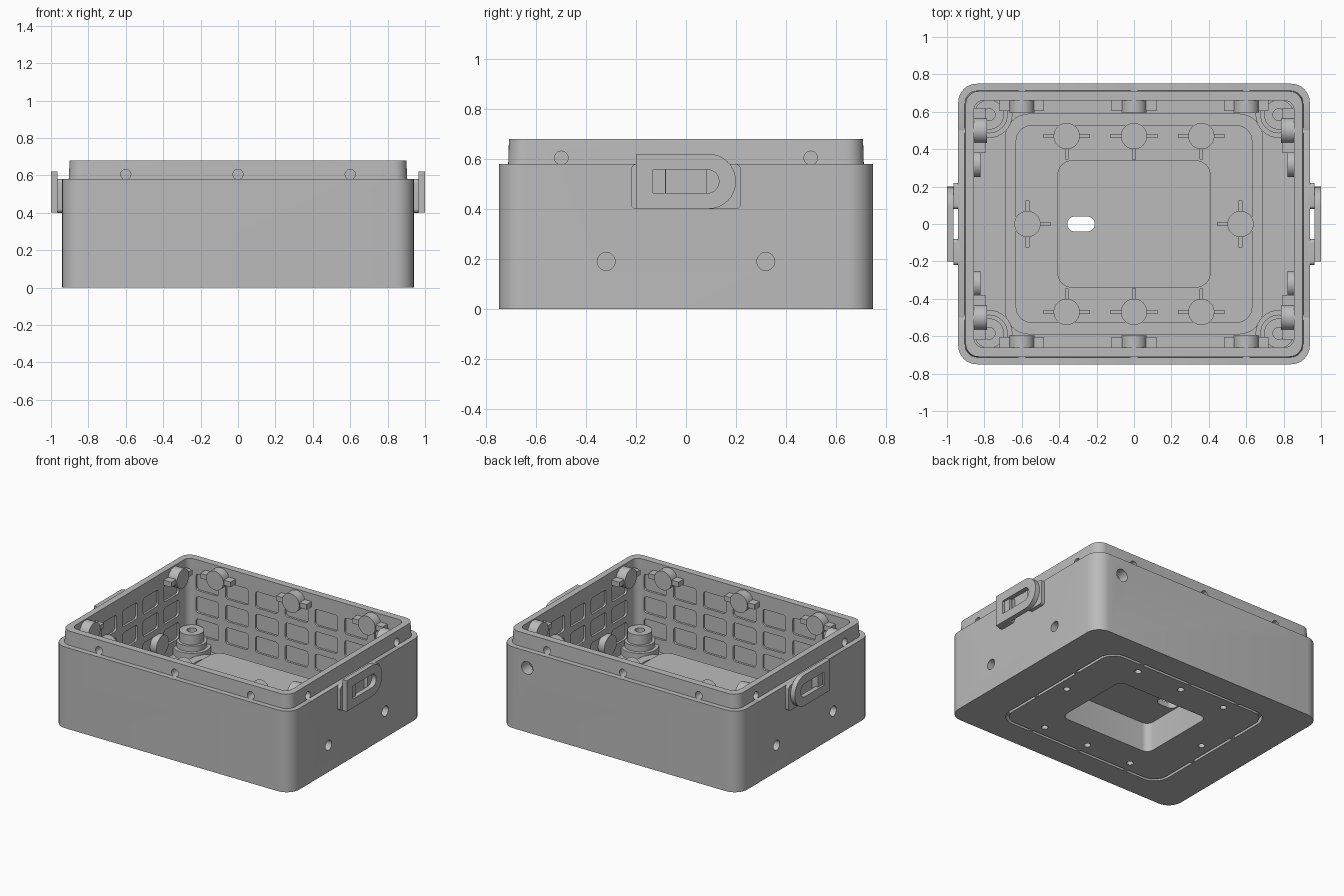
import bpy, bmesh, math
from mathutils import Matrix, Vector

if "Cube" in bpy.data.objects:
    bpy.data.objects.remove(bpy.data.objects["Cube"])

grey = bpy.data.materials.new("plain_grey")
grey.use_nodes = True
grey.diffuse_color = (0.5, 0.5, 0.5, 1)
for node in grey.node_tree.nodes:
    if node.type == 'BSDF_PRINCIPLED':
        node.inputs["Base Color"].default_value = (0.5, 0.5, 0.5, 1)


def outline(hx, hy, z, r, seg=8):
    """Rounded rectangle; r may be a pair for the -u and +u ends."""
    rl, rr = r if isinstance(r, tuple) else (r, r)
    pts = []
    for sx, sy, rad, start in ((1, 1, rr, 0), (-1, 1, rl, 1), (-1, -1, rl, 2), (1, -1, rr, 3)):
        for i in range(seg + 1):
            a = (start + i / seg) * math.pi / 2
            pts.append((sx * (hx - rad) + rad * math.cos(a),
                        sy * (hy - rad) + rad * math.sin(a), z))
    return pts


def loft(bm, rings, m=Matrix(), closed=False):
    """Skin a stack of rounded rectangles."""
    part = bmesh.new()
    loops = [[part.verts.new(m @ Vector(p)) for p in outline(*r)] for r in rings]
    pairs = list(zip(loops, loops[1:]))
    if closed:
        pairs.append((loops[-1], loops[0]))
    for a, b in pairs:
        for i in range(len(a)):
            j = (i + 1) % len(a)
            part.faces.new((a[i], a[j], b[j], b[i]))
    if not closed:
        part.faces.new(loops[0])
        part.faces.new(loops[-1])
    bmesh.ops.remove_doubles(part, verts=part.verts, dist=1e-5)
    bmesh.ops.recalc_face_normals(part, faces=part.faces)
    mesh = bpy.data.meshes.new("piece")
    part.to_mesh(mesh)
    part.free()
    bm.from_mesh(mesh)
    bpy.data.meshes.remove(mesh)


def block(bm, hx, hy, w0, w1, m=Matrix(), r=0.0):
    loft(bm, [(hx, hy, w0, r), (hx, hy, w1, r)], m)


def disc(bm, r, w0, w1, m=Matrix()):
    block(bm, r, r, w0, w1, m, r)


def finish(bm, name):
    mesh = bpy.data.meshes.new(name)
    bm.to_mesh(mesh)
    bm.free()
    mesh.materials.append(grey)
    ob = bpy.data.objects.new(name, mesh)
    bpy.context.collection.objects.link(ob)
    return ob


def at(x, y, z=0):
    return Matrix.Translation((x, y, z))


def on_x(s, y, z):
    """Local u, v, w become y, z and outward x."""
    return Matrix(((0, 0, s, 0), (1, 0, 0, y), (0, 1, 0, z), (0, 0, 0, 1)))


def on_y(s, x, z):
    """Local u, v, w become x, z and outward y."""
    return Matrix(((1, 0, 0, x), (0, 0, s, 0), (0, 1, 0, z), (0, 0, 0, 1)))


def cut(ob, cutter):
    mod = ob.modifiers.new("cut", 'BOOLEAN')
    mod.operation, mod.solver, mod.object = 'DIFFERENCE', 'EXACT', cutter
    mod.use_self = True
    bpy.ops.object.select_all(action='DESELECT')
    bpy.context.view_layer.objects.active = ob
    ob.select_set(True)
    bpy.ops.object.modifier_apply(modifier=mod.name)


SIDES = (-1, 1)
FLOOR = 0.05
floor_spots = [(x, s * 0.47, 0, -s) for s in SIDES for x in (-0.36, 0, 0.36)]
floor_spots += [(s * 0.57, 0, -s, 0) for s in SIDES]
lip_mounts = [on_y(s, x, 0.605) for s in SIDES for x in (-0.6, 0, 0.6)]
side_mounts = [on_x(s, t * 0.5, 0.605) for s in SIDES for t in SIDES]
low_mounts = [on_x(s, t * 0.32, 0.19) for s in SIDES for t in SIDES]

# Tub: underside recess and groove, outer wall, lip, inner wall, floor ridge, platform
bm = bmesh.new()
loft(bm, [(0.365, 0.295, 0.21, 0.05), (0.365, 0.295, 0, 0.05),
          (0.65, 0.55, 0, 0.1), (0.65, 0.55, 0.04, 0.1),
          (0.67, 0.57, 0.04, 0.12), (0.67, 0.57, 0, 0.12),
          (0.94, 0.75, 0, 0.1), (0.94, 0.75, 0.58, 0.1),
          (0.905, 0.713, 0.58, 0.07), (0.9, 0.71, 0.68, 0.07),
          (0.855, 0.66, 0.68, 0.05), (0.855, 0.66, FLOOR, 0.05),
          (0.69, 0.59, FLOOR, 0.13), (0.69, 0.59, 0.08, 0.13),
          (0.63, 0.525, 0.08, 0.08), (0.63, 0.525, FLOOR, 0.08),
          (0.41, 0.34, FLOOR, 0.08), (0.41, 0.34, 0.25, 0.08)])
body = finish(bm, "tub_body")

# Floor bosses with three ribs each
bm = bmesh.new()
for x, y, dx, dy in floor_spots:
    disc(bm, 0.07, 0.03, 0.13, at(x, y))
    for ux, uy in ((dx, dy), (dy, dx), (-dy, -dx)):
        block(bm, 0.04 if ux else 0.01, 0.04 if uy else 0.01, 0.04, 0.11,
              at(x + ux * 0.085, y + uy * 0.085))
floor_bosses = finish(bm, "floor_bosses")

# Wall bosses with wings behind the lip holes, plain ones behind the low holes
bm = bmesh.new()
for mounts, w in ((lip_mounts, 0.595), (side_mounts, 0.785)):
    for m in mounts:
        disc(bm, 0.068, w, w + 0.085, m)
        block(bm, 0.12, 0.018, w + 0.008, w + 0.085, m)
for m in low_mounts:
    disc(bm, 0.07, 0.82, 0.88, m)
wall_bosses = finish(bm, "wall_bosses")

# Stepped corner posts with a blind screw hole
bm = bmesh.new()
for s in SIDES:
    for t in SIDES:
        steps = ((0.125, 0.04), (0.125, 0.1), (0.1, 0.1), (0.1, 0.14),
                 (0.08, 0.14), (0.08, 0.21), (0.032, 0.21), (0.032, 0.12))
        loft(bm, [(r, r, z, r) for r, z in steps], at(s * 0.775, t * 0.585))
finish(bm, "corner_posts")

# Bridges that interrupt the underside groove
bm = bmesh.new()
for s in SIDES:
    for k in (-0.4, 0, 0.4):
        block(bm, 0.012, 0.016, 0.0, 0.045, at(k, s * 0.56))
    for k in (-0.2, 0.2):
        block(bm, 0.016, 0.012, 0.0, 0.045, at(s * 0.66, k))
finish(bm, "groove_bridges")

# Side latches: slotted plate with one round end, standoffs and slider
for s, side in ((1, "left"), (-1, "right")):
    bm = bmesh.new()
    m = on_x(s, 0, 0.511)
    rim = (0.2, 0.11, (0.0, 0.109))
    slot = (0.132, 0.047, (0.0, 0.046))
    loft(bm, [(a, b, w, r) for (a, b, r), w in
              ((rim, 0.965), (rim, 1.0), (slot, 1.0), (slot, 0.965))], m, closed=True)
    block(bm, 0.025, 0.047, 0.965, 0.985, on_x(s, -0.107, 0.511))
    for t in SIDES:
        block(bm, 0.07, 0.09, 0.93, 0.966, on_x(s, t * 0.15, 0.49), 0.02)
    finish(bm, side + "_latch")

# Cutter for the wall panel recesses
bm = bmesh.new()
for z in (0.2, 0.36, 0.52):
    for s in SIDES:
        for i in range(-3, 4):
            block(bm, 0.09, 0.058, 0.64, 0.675, on_y(s, i * 0.235, z), 0.02)
        for i in range(-2, 3):
            block(bm, 0.085, 0.058, 0.83, 0.87, on_x(s, i * 0.235, z), 0.02)
panel_cutter = finish(bm, "panel_cutter")

# Cutter for every hole
bm = bmesh.new()
for m in lip_mounts:
    disc(bm, 0.027, 0.62, 0.8, m)
for m in side_mounts:
    disc(bm, 0.027, 0.81, 1.0, m)
for m in low_mounts:
    disc(bm, 0.036, 0.84, 1.0, m)
for x, y, dx, dy in floor_spots:
    disc(bm, 0.022, -0.05, 0.1, at(x, y))
disc(bm, 0.045, 0.6, 0.8, on_y(1, 0.73, 0.46))
block(bm, 0.073, 0.04, 0.15, 0.3, at(-0.283, 0), 0.039)
hole_cutter = finish(bm, "hole_cutter")

cut(body, panel_cutter)
for ob in (body, floor_bosses, wall_bosses):
    cut(ob, hole_cutter)
for cutter in (panel_cutter, hole_cutter):
    bpy.data.objects.remove(cutter)

# Smooth rounded surfaces, crisp edges
bpy.ops.object.select_all(action='DESELECT')
for ob in bpy.context.collection.objects:
    if ob.type == 'MESH':
        ob.select_set(True)
        bpy.context.view_layer.objects.active = ob
bpy.ops.object.shade_smooth_by_angle(angle=math.radians(30))
